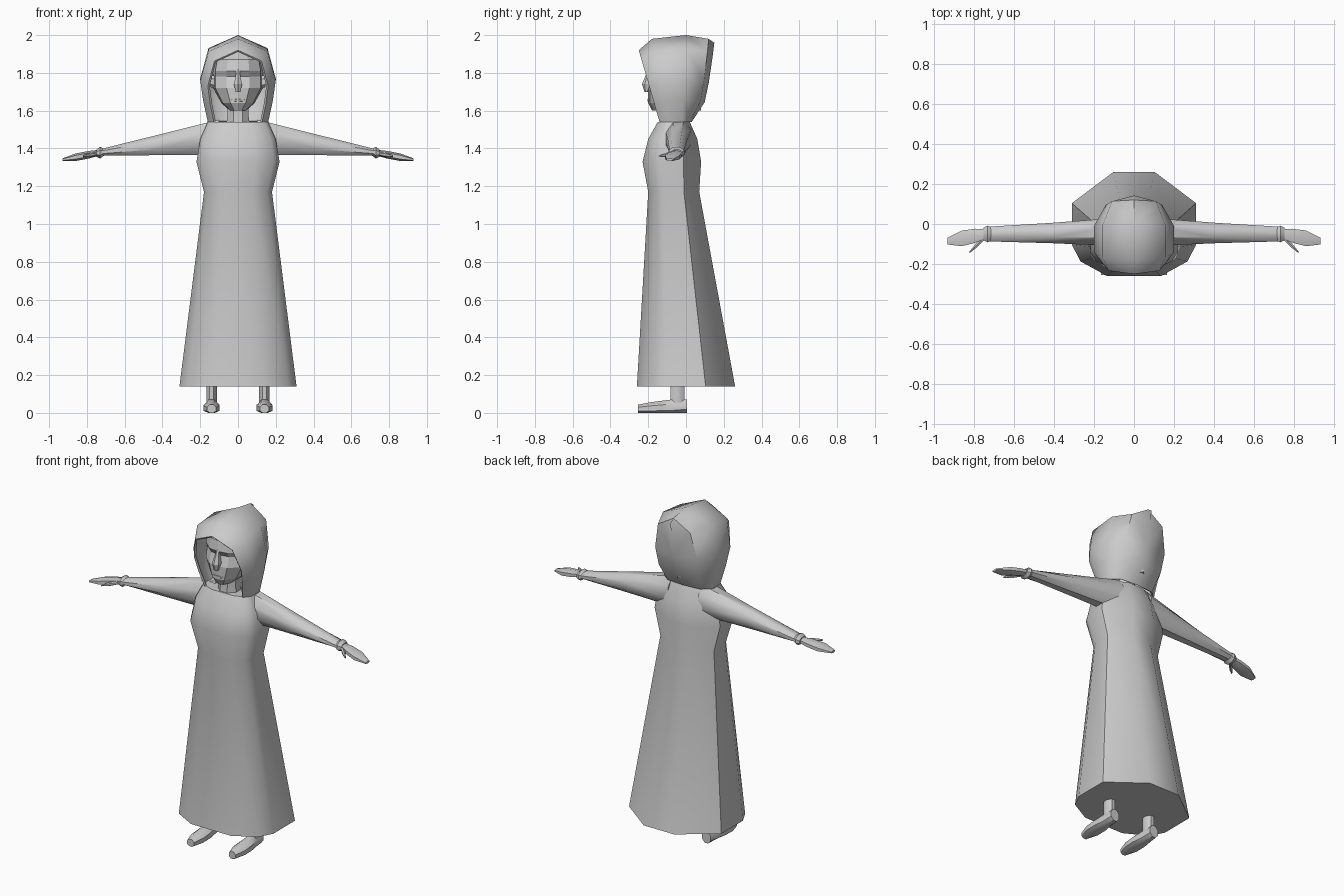
import bpy
import bmesh
from math import cos, sin, pi, radians
from mathutils import Vector

default_cube = bpy.data.objects.get("Cube")
if default_cube:
    bpy.data.objects.remove(default_cube, do_unlink=True)

grey = bpy.data.materials.new("plain grey")
grey.use_nodes = True
colour = (0.6, 0.6, 0.6, 1)
grey.diffuse_color = colour
grey.node_tree.nodes["Principled BSDF"].inputs["Base Color"].default_value = colour

X_AXIS = Vector((1, 0, 0))
Y_AXIS = Vector((0, 1, 0))
Z_AXIS = Vector((0, 0, 1))


def lerp(start, end, t):
    return start + (end - start) * t


def loft(name, rings, closed=True, caps=True, mirror=False, thickness=0, angle=40):
    """Skin a list of equal-length point rings and finish the object."""
    bm = bmesh.new()
    rows = [[bm.verts.new(point) for point in ring] for ring in rings]
    count = len(rows[0])
    for row, following in zip(rows, rows[1:]):
        for i in range(count if closed else count - 1):
            j = (i + 1) % count
            bm.faces.new((row[i], row[j], following[j], following[i]))
    if caps:
        bm.faces.new(rows[0])
        bm.faces.new(rows[-1])
    bmesh.ops.remove_doubles(bm, verts=bm.verts[:], dist=0.001)
    bmesh.ops.recalc_face_normals(bm, faces=bm.faces[:])
    # Make the surface face away from its own middle
    middle = sum((v.co for v in bm.verts), Vector()) / len(bm.verts)
    outward = sum(f.normal.dot(f.calc_center_median() - middle) for f in bm.faces)
    if outward < 0:
        bmesh.ops.reverse_faces(bm, faces=bm.faces[:])
    mesh = bpy.data.meshes.new(name)
    bm.to_mesh(mesh)
    bm.free()
    mesh.materials.append(grey)
    obj = bpy.data.objects.new(name, mesh)
    bpy.context.collection.objects.link(obj)
    bpy.ops.object.select_all(action="DESELECT")
    obj.select_set(True)
    bpy.context.view_layer.objects.active = obj
    if mirror:
        modifier = obj.modifiers.new("Mirror", "MIRROR")
        bpy.ops.object.modifier_apply(modifier=modifier.name)
    if thickness:
        modifier = obj.modifiers.new("Solidify", "SOLIDIFY")
        modifier.thickness = thickness
        modifier.offset = -1
        bpy.ops.object.modifier_apply(modifier=modifier.name)
    if angle:
        bpy.ops.object.shade_smooth_by_angle(angle=radians(angle))


def tube(name, start, end, u_axis, v_axis, sizes, sides=8, angle=40):
    """Evenly spaced oval rings from start to end, resting on the floor."""
    rings = []
    for i, (u, v) in enumerate(sizes):
        centre = lerp(Vector(start), Vector(end), i / (len(sizes) - 1))
        ring = []
        for k in range(sides):
            turn = 2 * pi * (k + 0.5) / sides
            point = centre + u_axis * u * cos(turn) + v_axis * v * sin(turn)
            point.z = max(point.z, 0)
            ring.append(point)
        rings.append(ring)
    loft(name, rings, angle=angle)


# Long dress: one ten-sided outline scaled at hem, waist, bust, shoulder, collar
outline = [(0.33, 1), (1, 0.4), (1, -0.4), (0.86, -0.72), (0.43, -1)]
outline += [(-x, y) for x, y in reversed(outline)]


def dress_ring(height, width, front, back):
    middle, depth = (front + back) / 2, (back - front) / 2
    return [(x * width, middle + y * depth, height) for x, y in outline]


loft("dress", [
    dress_ring(height=0.14, width=0.31, front=-0.26, back=0.26),
    dress_ring(height=1.17, width=0.18, front=-0.2, back=0.07),
    dress_ring(height=1.33, width=0.22, front=-0.23, back=0.08),
    dress_ring(height=1.45, width=0.2, front=-0.2, back=0.06),
    dress_ring(height=1.54, width=0.16, front=-0.15, back=0.02)])

# Hood: half arches from the face opening to the back seam
arch_shape = [(0, 1), (0.78, 0.85), (1, 0.5), (0.92, 0.25), (0.8, 0)]


def hood_arch(width, crown, crown_y, collar_y, bulge):
    return [(x * width, lerp(collar_y, crown_y, rise ** bulge), lerp(1.54, crown, rise))
            for x, rise in arch_shape]


loft("hood", [
    hood_arch(width=0.16, crown=1.92, crown_y=-0.25, collar_y=-0.14, bulge=1),
    hood_arch(width=0.2, crown=1.98, crown_y=-0.18, collar_y=-0.1, bulge=1),
    hood_arch(width=0.2, crown=2, crown_y=0, collar_y=-0.02, bulge=1),
    hood_arch(width=0.14, crown=1.98, crown_y=0.12, collar_y=0.02, bulge=0.4),
    hood_arch(width=0, crown=1.96, crown_y=0.15, collar_y=0.03, bulge=0.4)],
    closed=False, caps=False, mirror=True, thickness=0.012, angle=50)


# Faceted head: half rings from centre line, past cheek and temple, to the back
def head_ring(height, front, width):
    return [(0, front, height), (width / 2, front + 0.01, height),
            (width, lerp(front, -0.04, 0.4), height), (width * 1.1, -0.04, height),
            (width * 0.6, 0.06, height), (0, 0.08, height)]


loft("head", [
    head_ring(height=1.6, front=-0.18, width=0.04),
    head_ring(height=1.64, front=-0.2, width=0.08),
    head_ring(height=1.72, front=-0.2, width=0.12),
    head_ring(height=1.78, front=-0.18, width=0.12),
    head_ring(height=1.81, front=-0.2, width=0.12),
    head_ring(height=1.87, front=-0.19, width=0.11),
    head_ring(height=1.92, front=-0.13, width=0.08)],
    closed=False, mirror=True, angle=0)

tube("nose", (0, -0.19, 1.82), (0, -0.21, 1.7), X_AXIS, Y_AXIS,
     [(0.01, 0.01), (0.015, 0.02), (0.025, 0.03), (0.015, 0.01)], sides=6, angle=0)
tube("mouth", (-0.035, -0.19, 1.655), (0.035, -0.19, 1.655), Y_AXIS, Z_AXIS,
     [(0.005, 0.005), (0.015, 0.012), (0.005, 0.005)], sides=6, angle=0)
tube("neck", (0, -0.08, 1.5), (0, -0.08, 1.66), X_AXIS, Y_AXIS,
     [(0.07, 0.07), (0.06, 0.06), (0.06, 0.06)])

# Limbs, built once for each side
for side, s in (("left", 1), ("right", -1)):
    # Tapered sleeve ending in a flared cuff
    tube(f"{side}_sleeve", (s * 0.1, -0.04, 1.46), (s * 0.72, -0.05, 1.38), Y_AXIS, Z_AXIS,
         [(0.075, 0.1), (0.055, 0.06), (0.04, 0.02)])
    tube(f"{side}_cuff", (s * 0.71, -0.05, 1.38), (s * 0.75, -0.05, 1.375), Y_AXIS, Z_AXIS,
         [(0.035, 0.02), (0.045, 0.033), (0.035, 0.02)])

    # Flat hand with the thumb pointing forward
    tube(f"{side}_hand", (s * 0.72, -0.045, 1.38), (s * 0.93, -0.085, 1.34), Y_AXIS, Z_AXIS,
         [(0.02, 0.015), (0.04, 0.02), (0.045, 0.02), (0.02, 0.007)], sides=6)
    tube(f"{side}_thumb", (s * 0.75, -0.07, 1.37), (s * 0.82, -0.14, 1.36), Y_AXIS, Z_AXIS,
         [(0.015, 0.01), (0.015, 0.012), (0.005, 0.005)], sides=6)

    # Ear tucked under the edge of the hood
    tube(f"{side}_ear", (s * 0.12, -0.08, 1.75), (s * 0.145, -0.085, 1.755), Y_AXIS, Z_AXIS,
         [(0.02, 0.035), (0.02, 0.03)], sides=6)

    # Lower leg rising into the dress, and the bare foot
    tube(f"{side}_leg", (s * 0.14, -0.045, 0.04), (s * 0.14, -0.045, 0.4), X_AXIS, Y_AXIS,
         [(0.03, 0.04), (0.03, 0.04), (0.04, 0.05)])
    tube(f"{side}_foot", (s * 0.14, -0.255, 0.02), (s * 0.14, 0.005, 0.035), X_AXIS, Z_AXIS,
         [(0.025, 0.025), (0.045, 0.035), (0.045, 0.04), (0.035, 0.045), (0.03, 0.04)])
